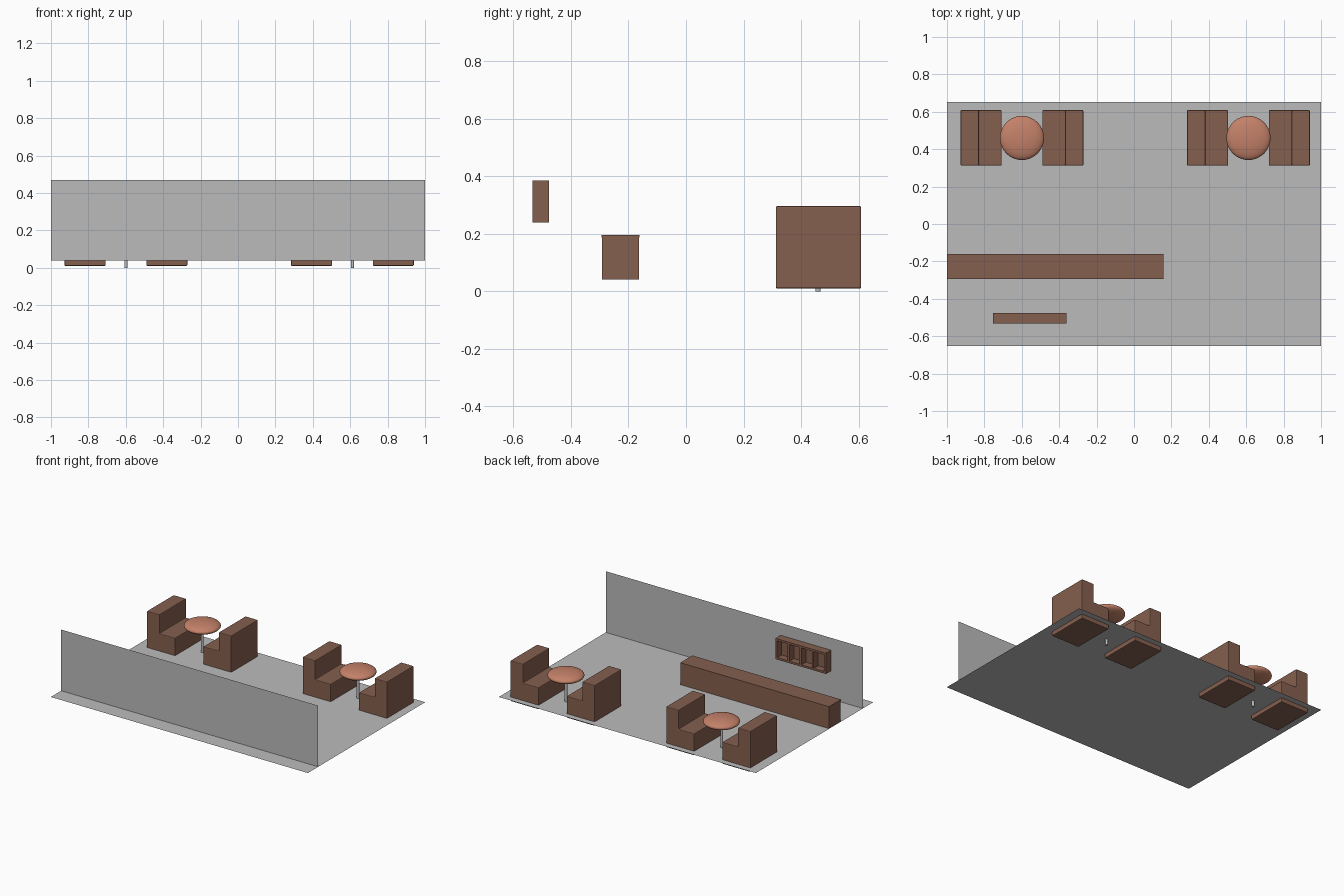
import bpy, bmesh, math
from mathutils import Matrix, Vector

if "Cube" in bpy.data.objects:
    bpy.data.objects.remove(bpy.data.objects["Cube"])


def material(name, rgb):
    m = bpy.data.materials.new(name)
    m.diffuse_color = (*rgb, 1)
    m.use_nodes = True
    m.node_tree.nodes["Principled BSDF"].inputs["Base Color"].default_value = m.diffuse_color
    return m


GREY = material("plain grey", (0.5, 0.5, 0.5))
BROWN = material("dark brown wood", (0.235, 0.115, 0.078))
TERRACOTTA = material("terracotta table", (0.55, 0.22, 0.14))


def finish(name, bm, mat, smooth=False):
    bmesh.ops.recalc_face_normals(bm, faces=bm.faces)
    me = bpy.data.meshes.new(name)
    bm.to_mesh(me)
    bm.free()
    me.materials.append(mat)
    for p in me.polygons:
        p.use_smooth = smooth
    ob = bpy.data.objects.new(name, me)
    bpy.context.collection.objects.link(ob)
    return ob


def add_box(bm, x0, x1, y0, y1, z0, z1):
    mid = Vector(((x0 + x1) / 2, (y0 + y1) / 2, (z0 + z1) / 2))
    mat = Matrix.Translation(mid) @ Matrix.Diagonal((x1 - x0, y1 - y0, z1 - z0, 1))
    bmesh.ops.create_cube(bm, size=1, matrix=mat)


def sheet(name, points, mat):
    bm = bmesh.new()
    bm.faces.new([bm.verts.new(p) for p in points])
    ob = finish(name, bm, mat)
    return ob


# floor and wall sheets
FLOOR = 0.04
sheet("floor", [(-1, -.652, FLOOR), (1, -.652, FLOOR), (1, .652, FLOOR), (-1, .652, FLOOR)], GREY)
sheet("wall", [(-1, -.537, FLOOR), (1, -.537, FLOOR), (1, -.537, .47), (-1, -.537, .47)], GREY)

# bar counter with a thin top slab
bm = bmesh.new()
add_box(bm, -.998, .155, -.292, -.163, FLOOR + .0005, .187)
finish("counter_body", bm, BROWN)
bm = bmesh.new()
add_box(bm, -1, .157, -.294, -.161, .187, .196)
finish("counter_top", bm, BROWN)

# wall shelf: back, frame and dividers
X0, X1, Y0, Y1, Z0, Z1, T = -.755, -.362, -.533, -.476, .24, .386, .014
bm = bmesh.new()
add_box(bm, X0, X1, Y0, Y0 + .008, Z0, Z1)
add_box(bm, X0, X1, Y0 + .008, Y1, Z0, Z0 + T)
add_box(bm, X0, X1, Y0 + .008, Y1, Z1 - T, Z1)
for i in range(5):
    x = X0 + (X1 - X0 - T) * i / 4
    add_box(bm, x, x + T, Y0 + .008, Y1, Z0 + T, Z1 - T)
finish("wall_shelf", bm, BROWN)


def bench(name, cx, side):
    """L-shaped bench facing the table, extruded along y."""
    profile = [(.109, .01), (.328, .01), (.328, .296), (.231, .296), (.231, .163), (.109, .163)]
    bm = bmesh.new()
    face = bm.faces.new([bm.verts.new((cx + side * x, .312, z)) for x, z in profile])
    ext = bmesh.ops.extrude_face_region(bm, geom=[face])
    moved = [v for v in ext["geom"] if isinstance(v, bmesh.types.BMVert)]
    bmesh.ops.translate(bm, verts=moved, vec=(0, .297, 0))
    ob = finish(name, bm, BROWN)
    bev = ob.modifiers.new("soft edges", 'BEVEL')
    bev.width = .005
    bev.segments = 2


# two dining sets: table on a post between a pair of benches
for tag, cx in (("left", -.599), ("right", .612)):
    bench(tag + "_set_bench_a", cx, -1)
    bench(tag + "_set_bench_b", cx, 1)
    at = Matrix.Translation((cx, .46, .225))
    bm = bmesh.new()
    bmesh.ops.create_uvsphere(bm, u_segments=40, v_segments=20, radius=1,
                              matrix=at @ Matrix.Diagonal((.118, .118, .034, 1)))
    finish(tag + "_table_top", bm, TERRACOTTA, True)
    bm = bmesh.new()
    bmesh.ops.create_cone(bm, cap_ends=True, segments=24, radius1=.009, radius2=.009,
                          depth=.21, matrix=Matrix.Translation((cx, .459, .105)))
    finish(tag + "_table_post", bm, GREY)
